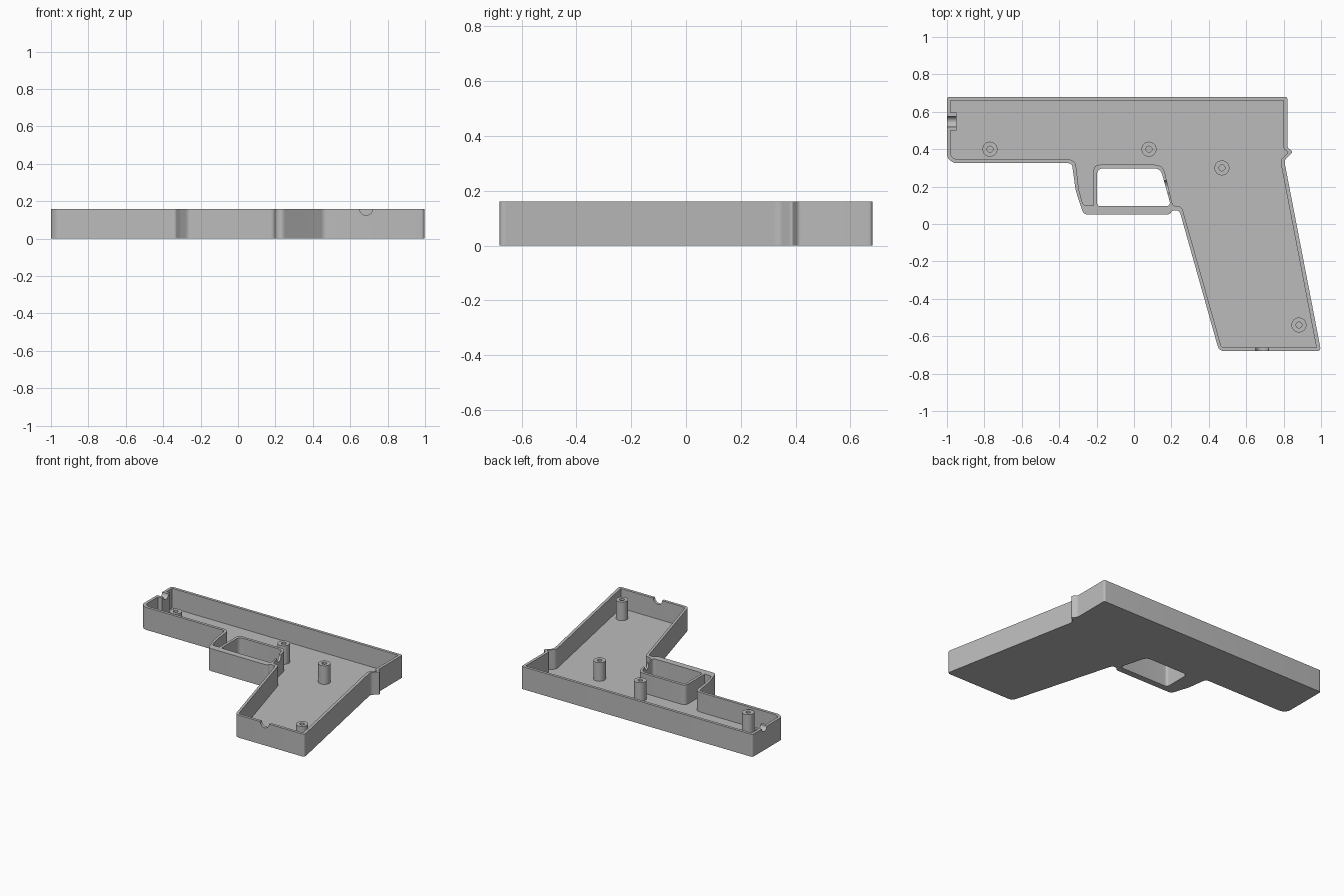
import bpy
import bmesh
from math import pi, radians
from mathutils import Vector, Matrix

if "Cube" in bpy.data.objects:
    bpy.data.objects.remove(bpy.data.objects["Cube"])

HEIGHT, FLOOR, POST_TOP = 0.16, 0.02, 0.152

grey = bpy.data.materials.new("plain grey plastic")
grey.use_nodes = True
grey.diffuse_color = (0.5, 0.5, 0.5, 1)
grey.node_tree.nodes["Principled BSDF"].inputs["Base Color"].default_value = (0.5, 0.5, 0.5, 1)


def add_object(name, bm):
    bmesh.ops.recalc_face_normals(bm, faces=bm.faces)
    mesh = bpy.data.meshes.new(name)
    bm.to_mesh(mesh)
    bm.free()
    mesh.materials.append(grey)
    obj = bpy.data.objects.new(name, mesh)
    bpy.context.collection.objects.link(obj)
    return obj


def rounded(corners, steps=6):
    """Round each (x, y, radius) corner of a closed outline."""
    pts = []
    for i, (x, y, r) in enumerate(corners):
        p = Vector((x, y))
        if r == 0:
            pts.append(p)
            continue
        a = Vector(corners[i - 1][:2]) - p
        b = Vector(corners[(i + 1) % len(corners)][:2]) - p
        start = p + a.normalized() * min(r, a.length * 0.45)
        end = p + b.normalized() * min(r, b.length * 0.45)
        for k in range(steps + 1):
            t = k / steps
            pts.append(start * (1 - t) ** 2 + p * 2 * t * (1 - t) + end * t ** 2)
    return pts


def prism(name, corners, z0, z1):
    bm = bmesh.new()
    face = bm.faces.new([bm.verts.new((p.x, p.y, z0)) for p in rounded(corners)])
    top = bmesh.ops.extrude_face_region(bm, geom=[face])["geom"]
    bmesh.ops.translate(bm, vec=(0, 0, z1 - z0),
                        verts=[v for v in top if isinstance(v, bmesh.types.BMVert)])
    return add_object(name, bm)


def rod(name, x, y, radius, length, angle):
    """Horizontal cylinder at rim height, turned about z."""
    bm = bmesh.new()
    place = (Matrix.Translation((x, y, HEIGHT)) @ Matrix.Rotation(angle, 4, 'Z')
             @ Matrix.Rotation(pi / 2, 4, 'Y'))
    bmesh.ops.create_cone(bm, cap_ends=True, segments=32, radius1=radius,
                          radius2=radius, depth=length, matrix=place)
    return add_object(name, bm)


def combine(target, other, operation):
    mod = target.modifiers.new(operation, 'BOOLEAN')
    mod.operation, mod.solver, mod.object = operation, 'EXACT', other
    bpy.context.view_layer.objects.active = target
    bpy.ops.object.modifier_apply(modifier=mod.name)
    bpy.data.objects.remove(other)


def smooth(obj):
    bpy.ops.object.select_all(action='DESELECT')
    obj.select_set(True)
    bpy.context.view_layer.objects.active = obj
    bpy.ops.object.shade_smooth_by_angle(angle=radians(30))


# Outer silhouette, clockwise from the back left corner
outer = [(-1, 0.68, 0.015), (0.82, 0.68, 0.015), (0.82, 0.41, 0.01), (0.85, 0.385, 0.012),
         (0.803, 0.34, 0.02), (1.0, -0.68, 0.025), (0.455, -0.68, 0.03), (0.243, 0.073, 0.03),
         (0.205, 0.073, 0.015), (0.19, 0.05, 0.02), (-0.27, 0.05, 0.025), (-0.312, 0.18, 0.02),
         (-0.332, 0.325, 0.02), (-0.965, 0.325, 0.02), (-1, 0.355, 0.02)]
# Cavity, running around the guard opening
cavity = [(-0.98, 0.66, 0), (0.80, 0.66, 0), (0.80, 0.40, 0.01), (0.826, 0.385, 0.012),
          (0.782, 0.34, 0.02), (0.975, -0.66, 0), (0.468, -0.66, 0.015), (0.255, 0.095, 0.03),
          (0.208, 0.095, 0.02), (0.155, 0.317, 0.045), (-0.217, 0.317, 0.035), (-0.217, 0.10, 0),
          (-0.272, 0.10, 0.015), (-0.295, 0.185, 0.02), (-0.314, 0.345, 0.04),
          (-0.955, 0.345, 0.02), (-0.98, 0.365, 0.02)]
opening = [(-0.198, 0.297, 0.035), (0.142, 0.297, 0.035), (0.198, 0.095, 0.03), (-0.198, 0.095, 0.02)]
boss = [(-0.99, 0.595, 0), (-0.95, 0.595, 0), (-0.95, 0.50, 0), (-0.99, 0.50, 0)]

shell = prism("housing_shell", outer, 0, HEIGHT)
combine(shell, prism("cavity_cutter", cavity, FLOOR, HEIGHT + 0.1), 'DIFFERENCE')
combine(shell, prism("front_boss", boss, FLOOR / 2, HEIGHT), 'UNION')
combine(shell, prism("opening_cutter", opening, -0.1, HEIGHT + 0.1), 'DIFFERENCE')

# Half-round notches in the rim: end wall, base wall, guard wall
for x, y, radius, length, angle in [(-0.98, 0.547, 0.028, 0.1, 0),
                                    (0.685, -0.67, 0.035, 0.1, pi / 2),
                                    (0.18, 0.2, 0.035, 0.08, radians(14))]:
    combine(shell, rod("notch_cutter", x, y, radius, length, angle), 'DIFFERENCE')
smooth(shell)

# Screw posts with blind holes, turned from a profile
profile = [(0.04, FLOOR / 2), (0.04, POST_TOP), (0.016, POST_TOP), (0.016, 0.04), (0, 0.04)]
for i, (x, y) in enumerate([(-0.77, 0.40), (0.08, 0.40), (0.47, 0.30), (0.882, -0.54)]):
    bm = bmesh.new()
    verts = [bm.verts.new((r, 0, z)) for r, z in profile]
    edges = [bm.edges.new(pair) for pair in zip(verts, verts[1:])]
    bmesh.ops.spin(bm, geom=verts + edges, cent=(0, 0, 0), axis=(0, 0, 1),
                   angle=2 * pi, steps=32)
    bmesh.ops.remove_doubles(bm, verts=bm.verts, dist=0.0005)
    post = add_object(f"screw_post_{i + 1}", bm)
    post.location = (x, y, 0)
    smooth(post)
